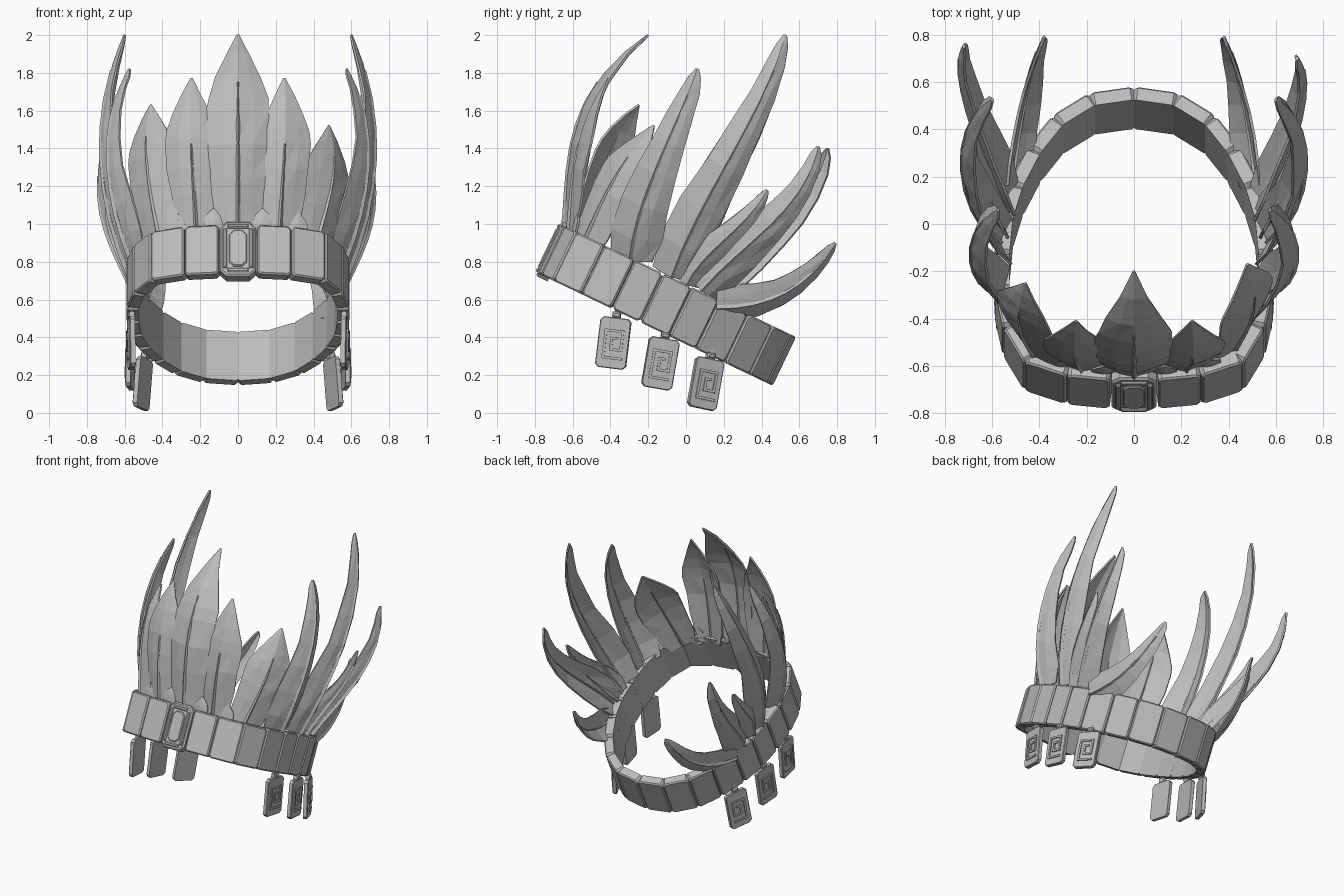
import bpy, bmesh, math, random
from mathutils import Vector, Matrix

random.seed(4)
cube = bpy.data.objects.get("Cube")
if cube:
    bpy.data.objects.remove(cube)

GREY = (0.5, 0.5, 0.5, 1)
mat = bpy.data.materials.new("stone grey")
mat.use_nodes = True
mat.diffuse_color = GREY
mat.node_tree.nodes["Principled BSDF"].inputs["Base Color"].default_value = GREY

# Tilted frame of the headband: side, depth and up directions
TILT = math.radians(25.6)
CENTRE = Vector((0, -0.1, 0.57))
DEPTH = Vector((0, math.cos(TILT), -math.sin(TILT)))
UP = Vector((0, math.sin(TILT), math.cos(TILT)))


def finish(name, bm):
    bmesh.ops.recalc_face_normals(bm, faces=bm.faces)
    mesh = bpy.data.meshes.new(name)
    bm.to_mesh(mesh)
    bm.free()
    mesh.materials.append(mat)
    ob = bpy.data.objects.new(name, mesh)
    bpy.context.collection.objects.link(ob)
    return ob


def frame(loc, along, up, out):
    m = Matrix((along, up, out)).transposed().to_4x4()
    m.translation = loc
    return m


def add_box(bm, m, size, at=(0, 0, 0), bevel=0.0, corner=0.0):
    """Box in frame m; corner cuts the four outline corners, bevel softens the front rim."""
    part = bmesh.new()
    bmesh.ops.create_cube(part, size=1)
    bmesh.ops.scale(part, vec=size, verts=part.verts)
    if corner:
        posts = [e for e in part.edges
                 if abs(e.verts[0].co.z - e.verts[1].co.z) > size[2] / 2]
        bmesh.ops.bevel(part, geom=posts, offset=corner, segments=1, affect='EDGES')
    if bevel:
        rim = [e for e in part.edges if e.verts[0].co.z > 0 and e.verts[1].co.z > 0]
        bmesh.ops.bevel(part, geom=rim, offset=bevel, segments=1, affect='EDGES')
    bmesh.ops.transform(part, matrix=m @ Matrix.Translation(at), verts=part.verts)
    mesh = bpy.data.meshes.new("scratch")
    part.to_mesh(mesh)
    part.free()
    bm.from_mesh(mesh)
    bpy.data.meshes.remove(mesh)


# Headband plates, walked round the outline from front to back
half = [(0.1, -0.69), (0.285, -0.67), (0.465, -0.605), (0.555, -0.44), (0.59, -0.26),
        (0.59, -0.09), (0.575, 0.08), (0.53, 0.24), (0.45, 0.41), (0.345, 0.555),
        (0.19, 0.66), (0, 0.69)]


def ring_frame(a, b):
    pa, pb = (Vector((x, 0, 0)) + DEPTH * v for x, v in (a, b))
    along = (pb - pa).normalized()
    return frame(CENTRE + (pa + pb) / 2, along, UP, along.cross(UP)), (pb - pa).length


for side, label in ((1, "left"), (-1, "right")):
    for i in range(len(half) - 1):
        a, b = half[i], half[i + 1]
        if side < 0:
            a, b = (-b[0], b[1]), (-a[0], a[1])
        m, length = ring_frame(a, b)
        bm = bmesh.new()
        add_box(bm, m, (length - 0.006, 0.286, 0.064), (0, 0, -0.032), 0.008, 0.016)
        finish(f"{label}_band_plate_{i + 1}", bm)

# Front buckle: base, raised rim and inner jewel
m, length = ring_frame((-0.1, -0.69), (0.1, -0.69))
bm = bmesh.new()
add_box(bm, m, (0.19, 0.32, 0.07), (0, 0, -0.03), 0.01, 0.035)
for s in (1, -1):
    add_box(bm, m, (0.022, 0.23, 0.016), (s * 0.068, 0, 0.008), 0.006)
    add_box(bm, m, (0.11, 0.022, 0.016), (0, s * 0.128, 0.008), 0.006)
add_box(bm, m, (0.095, 0.21, 0.016), (0, 0, 0.008), 0.006, 0.025)
finish("front_buckle", bm)

# Hanging pendants with a square spiral on the outer face
spiral = [(0.05, -0.08), (-0.045, -0.08), (-0.045, 0.065), (0.045, 0.065),
          (0.045, -0.035), (-0.01, -0.035), (-0.01, 0.025), (0.015, 0.025)]
pendants = [((0.565, -0.385, 0.37), -5, 7), ((0.57, -0.135, 0.262), 8, 10),
            ((0.505, 0.105, 0.155), 24, 12)]
for side, label in ((1, "left"), (-1, "right")):
    for n, (loc, yaw, lean) in enumerate(pendants):
        yaw, lean = math.radians(yaw), math.radians(lean)
        out = Vector((math.cos(yaw) * side, math.sin(yaw), 0))
        up = Vector((0, math.sin(lean), math.cos(lean)))
        up = (up - out * up.dot(out)).normalized()
        m = frame(Vector((loc[0] * side, loc[1], loc[2])), up.cross(out), up, out)
        bm = bmesh.new()
        add_box(bm, m, (0.165, 0.27, 0.028), (0, 0, 0), 0.004, 0.018)
        for (u, w), (p, q) in zip(spiral, spiral[1:]):
            add_box(bm, m, (abs(p - u) + 0.014, abs(q - w) + 0.014, 0.01),
                    (side * (u + p) / 2, (w + q) / 2, 0.017))
        # Hanger link up to the band
        add_box(bm, m, (0.045, 0.03, 0.035), (0, 0.15, 0), 0.008)
        add_box(bm, m, (0.022, 0.07, 0.016), (0, 0.15, -0.004))
        finish(f"{label}_pendant_{n + 1}", bm)


# Feathers: a cupped blade along a smooth path, with a raised quill
def through(pts, t):
    """Cubic passing through four points at even steps."""
    total = Vector()
    for i, p in enumerate(pts):
        w = 1.0
        for j in range(4):
            if j != i:
                w *= (t * 3 - j) / (i - j)
        total += Vector(p) * w
    return total


BROAD = [(0, 0.55), (0.12, 0.78), (0.28, 0.88), (0.45, 0.98), (0.62, 1), (0.7, 0.93),
         (0.8, 0.7), (0.91, 0.35), (1, 0.03)]
SLENDER = [(0, 0.95), (0.12, 1.18), (0.28, 1.1), (0.45, 0.92), (0.6, 0.76), (0.75, 0.6),
           (0.88, 0.44), (0.96, 0.27), (1, 0.06)]


def feather(name, pts, normal, width, shape, cup, quill=0.75):
    normal = Vector(normal).normalized()

    def basis(t):
        tangent = (through(pts, t + 0.01) - through(pts, t - 0.01)).normalized()
        across = tangent.cross(normal).normalized()
        return through(pts, t), across, across.cross(tangent)

    bm = bmesh.new()
    rows = []
    for t, w in shape:
        p, across, out = basis(t)
        row = []
        for k in (-1, -0.5, 0, 0.5, 1):
            wobble = random.uniform(-0.12, 0.12) if k else 0
            drop = cup * w * (abs(k) ** 1.3 + wobble)
            row.append(bm.verts.new(p + across * width * w * k * (1 + wobble * 0.4)
                                    - out * drop))
        rows.append(row)
    for r, q in zip(rows, rows[1:]):
        for k in range(4):
            # Triangles give the hand-cut facets
            bm.faces.new((r[k], r[k + 1], q[k + 1]))
            bm.faces.new((r[k], q[k + 1], q[k]))
    blade = finish(name, bm)
    solid = blade.modifiers.new("thickness", 'SOLIDIFY')
    solid.thickness = 0.012
    solid.offset = 0
    if not quill:
        return
    bm = bmesh.new()
    rings = []
    for i in range(8):
        p, across, out = basis(quill * i / 7)
        r = 0.015 * (1 - 0.5 * i / 7)
        rings.append([bm.verts.new(p + across * r * c + out * r * s)
                      for c, s in ((1, 0), (0, 1.3), (-1, 0), (0, -1.3))])
    for a, b in zip(rings, rings[1:]):
        for k in range(4):
            bm.faces.new((a[k], a[k - 1], b[k - 1], b[k]))
    bm.faces.new(rings[0])
    bm.faces.new(rings[-1])
    finish(name + "_quill", bm)


feather("centre_feather", [(0, -0.645, 0.95), (0, -0.62, 1.3), (0, -0.52, 1.66), (0, -0.2, 2)],
        (0, -1, 0), 0.165, BROAD, 0.055)
feather("left_brow_feather", [(0.41, -0.55, 0.88), (0.47, -0.45, 1.1), (0.505, -0.34, 1.3),
        (0.48, -0.17, 1.52)], (0.65, -0.75, 0), 0.158, BROAD, 0.04)
feather("right_brow_feather", [(-0.41, -0.57, 0.9), (-0.46, -0.49, 1.15),
        (-0.485, -0.4, 1.4), (-0.46, -0.25, 1.63)], (-0.6, -0.8, 0), 0.155, BROAD, 0.04)
feather("left_rear_feather", [(0.55, 0.08, 0.65), (0.665, 0.33, 0.89), (0.72, 0.56, 1.12),
        (0.69, 0.7, 1.41)], (1, 0.1, 0), 0.102, SLENDER, 0.055, 0.85)
feather("right_rear_feather", [(-0.55, 0.1, 0.64), (-0.66, 0.36, 0.87), (-0.73, 0.6, 1.1),
        (-0.72, 0.75, 1.4)], (-1, 0.1, 0), 0.102, SLENDER, 0.055, 0.85)

paired = [
    ("front_feather", [(0.22, -0.62, 0.93), (0.235, -0.6, 1.2), (0.25, -0.55, 1.48),
     (0.245, -0.41, 1.77)], (0.1, -1, 0), 0.14, BROAD, 0.045, 0.6),
    ("inner_tuft", [(0.13, -0.63, 0.93), (0.13, -0.63, 0.98), (0.13, -0.62, 1.03),
     (0.13, -0.6, 1.08)], (0, -1, 0), 0.05, BROAD, 0.01, 0),
    ("outer_tuft", [(0.32, -0.6, 0.9), (0.32, -0.6, 0.95), (0.32, -0.59, 1),
     (0.32, -0.57, 1.06)], (0.2, -1, 0), 0.05, BROAD, 0.01, 0),
    ("temple_feather", [(0.56, -0.3, 0.8), (0.665, -0.215, 1.15), (0.68, -0.07, 1.5),
     (0.575, 0.06, 1.82)], (1, -0.2, 0), 0.115, SLENDER, 0.06, 0.85),
    ("tall_side_feather", [(0.57, -0.08, 0.72), (0.7, 0.12, 1.15), (0.715, 0.355, 1.58),
     (0.6, 0.525, 2)], (1, 0, 0), 0.11, SLENDER, 0.06, 0.85),
    ("short_side_feather", [(0.56, 0, 0.68), (0.635, 0.13, 0.85), (0.685, 0.29, 1),
     (0.69, 0.43, 1.18)], (1, 0.1, 0), 0.075, SLENDER, 0.04, 0.85),
    ("back_feather", [(0.525, 0.16, 0.56), (0.485, 0.42, 0.595), (0.44, 0.63, 0.71),
     (0.38, 0.79, 0.9)], (1, 0.35, -0.55), 0.09, SLENDER, 0.035, 0.85),
]
for side, label in ((1, "left"), (-1, "right")):
    for name, pts, normal, *rest in paired:
        feather(f"{label}_{name}", [(x * side, y, z) for x, y, z in pts],
                (normal[0] * side, *normal[1:]), *rest)
